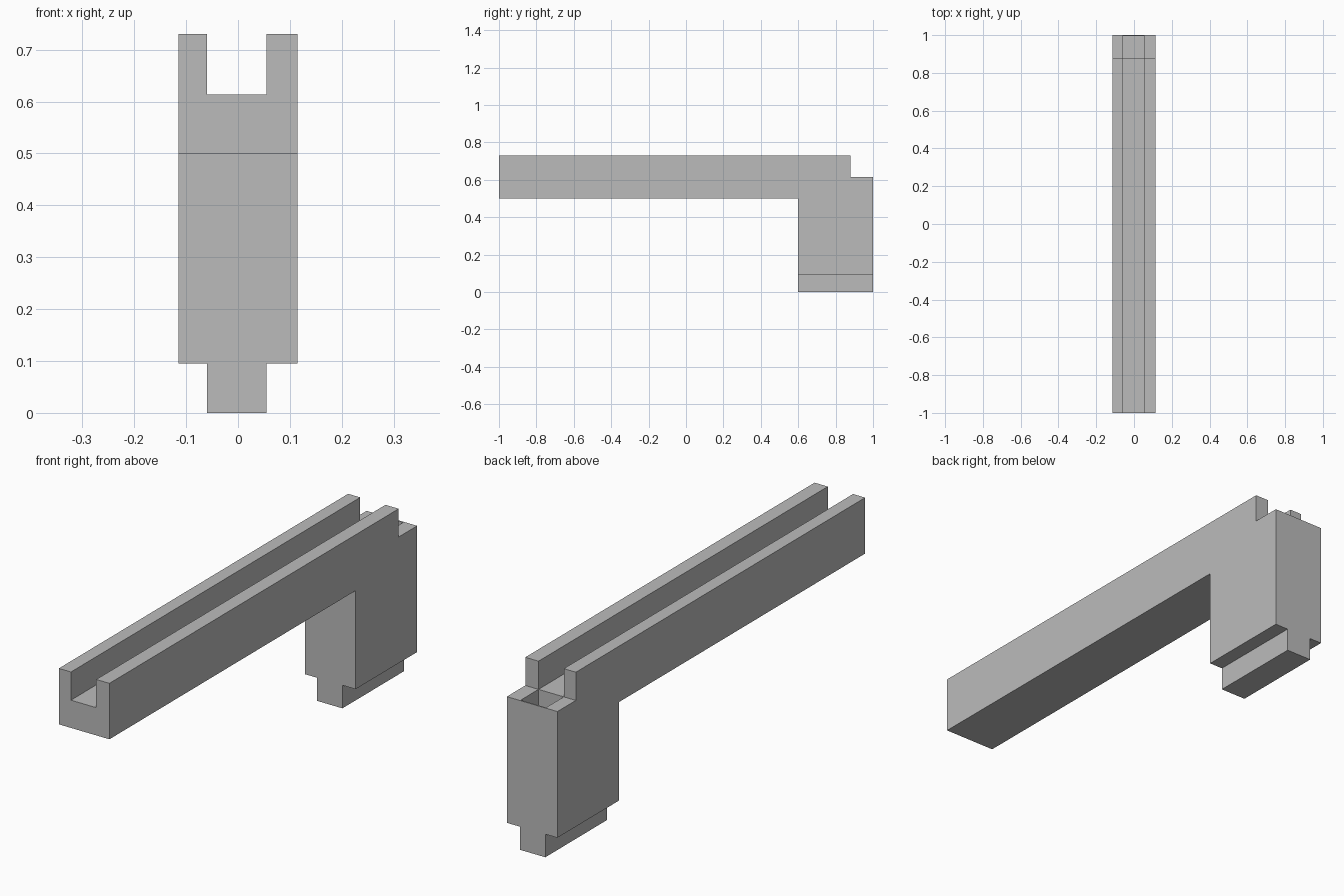
import bpy
import bmesh

if "Cube" in bpy.data.objects:
    bpy.data.objects.remove(bpy.data.objects["Cube"])

gray = bpy.data.materials.new("plain gray")
gray.diffuse_color = (0.5, 0.5, 0.5, 1)
gray.use_nodes = True
gray.node_tree.nodes["Principled BSDF"].inputs["Base Color"].default_value = gray.diffuse_color


def prism(name, profile, x0, x1):
    """Extrude a closed (y, z) profile from x0 to x1."""
    bm = bmesh.new()
    face = bm.faces.new([bm.verts.new((x0, y, z)) for y, z in profile])
    ext = bmesh.ops.extrude_face_region(bm, geom=[face])
    moved = [v for v in ext["geom"] if isinstance(v, bmesh.types.BMVert)]
    bmesh.ops.translate(bm, verts=moved, vec=(x1 - x0, 0, 0))
    bmesh.ops.recalc_face_normals(bm, faces=bm.faces)
    mesh = bpy.data.meshes.new(name)
    bm.to_mesh(mesh)
    bm.free()
    mesh.materials.append(gray)
    obj = bpy.data.objects.new(name, mesh)
    bpy.context.collection.objects.link(obj)
    return obj


def cut(target, cutter):
    """Subtract the cutter from the target, then remove it."""
    cutter.hide_render = True
    mod = target.modifiers.new("cut", "BOOLEAN")
    mod.operation, mod.solver, mod.object = "DIFFERENCE", "EXACT", cutter
    bpy.context.view_layer.objects.active = target
    bpy.ops.object.modifier_apply(modifier=mod.name)
    bpy.data.objects.remove(cutter)


HALF, IN_L, IN_R = 0.115, -0.06, 0.055
FLOOR, TOP, BEAM, STEP = 0.614, 0.73, 0.5, 0.88

# Beam and leg share one L-shaped side profile with a step at the rear
body = prism("grooved_beam_with_leg", [
    (-1, BEAM), (0.6, BEAM), (0.6, 0), (1, 0),
    (1, FLOOR), (STEP, FLOOR), (STEP, TOP), (-1, TOP)], -HALF, HALF)

# Groove along the top: floor in shallow steps, then the rear socket
groove = [(-1.1, FLOOR)]
level = FLOOR
for y in (-0.71, -0.42, -0.2, 0.09, 0.32, 0.6):
    groove.append((y, level))
    level = FLOOR - 0.002 if level == FLOOR else FLOOR
    groove.append((y, level))
groove += [(STEP, level), (STEP, BEAM), (0.995, BEAM), (0.995, 0.9), (-1.1, 0.9)]
cut(body, prism("groove_cutter", groove, IN_L, IN_R))

# Shoulders either side of the tongue under the leg
shoulder = [(0.5, -0.1), (1.1, -0.1), (1.1, 0.095), (0.5, 0.095)]
for x0, x1 in ((-0.2, IN_L), (IN_R, 0.2)):
    cut(body, prism("shoulder_cutter", shoulder, x0, x1))
